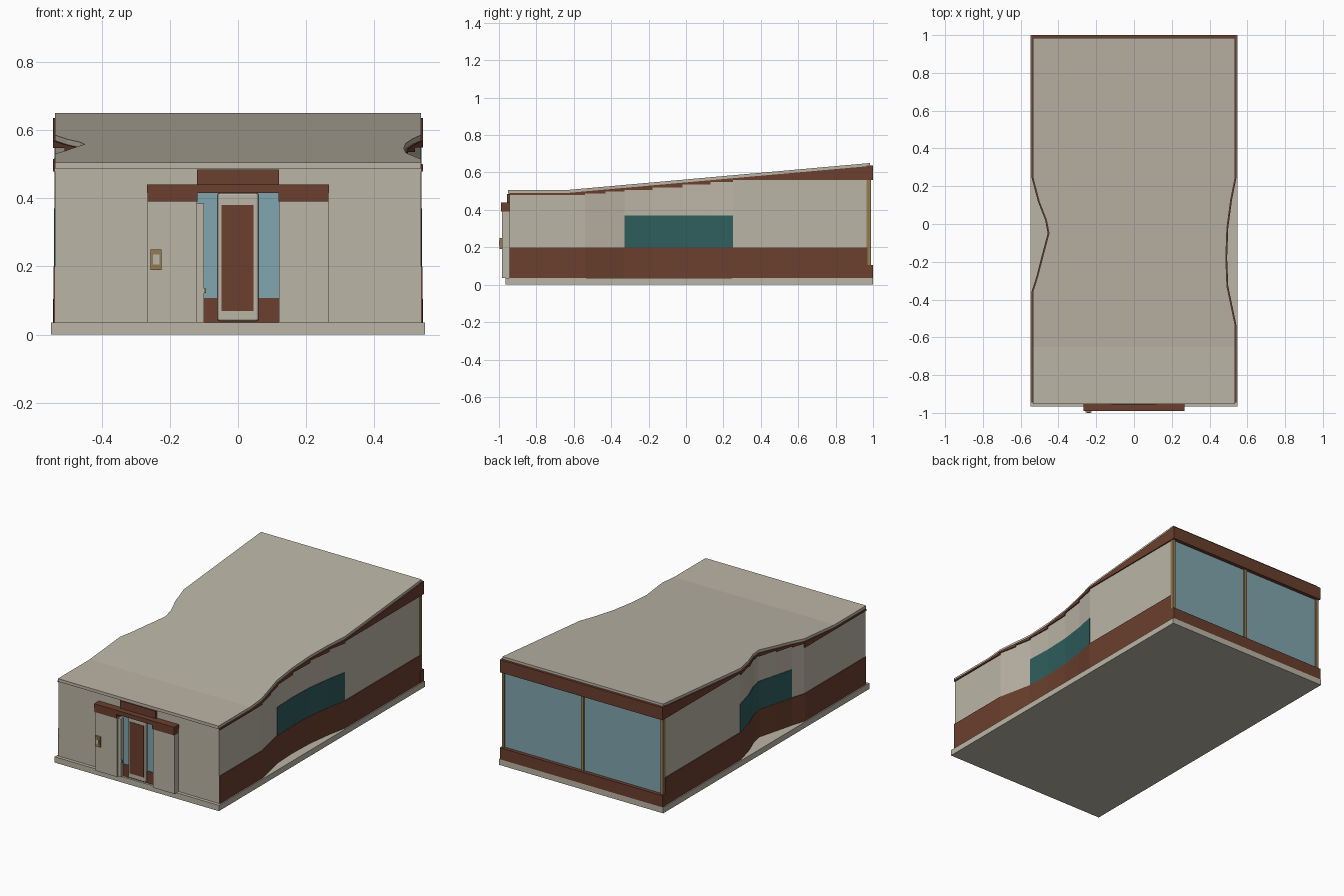
import bpy, bmesh

old = bpy.data.objects.get("Cube")
if old:
    bpy.data.objects.remove(old, do_unlink=True)


def material(name, r, g, b):
    m = bpy.data.materials.new(name)
    m.use_nodes = True
    m.diffuse_color = (r, g, b, 1)
    m.node_tree.nodes["Principled BSDF"].inputs["Base Color"].default_value = (r, g, b, 1)
    return m


BEIGE = material("warm beige", 0.50, 0.46, 0.38)
BROWN = material("red brown", 0.145, 0.05, 0.027)
GLASS = material("pale blue glass", 0.22, 0.38, 0.43)
TEAL = material("dark teal glass", 0.028, 0.11, 0.11)
TAN = material("tan metal", 0.30, 0.20, 0.08)

# Side wall plans as (y, distance from the centre line)
LEFT = [(-0.54, 0.536), (-0.43, 0.513), (-0.33, 0.492), (-0.18, 0.486),
        (-0.02, 0.492), (0.13, 0.512), (0.25, 0.536)]
RIGHT = [(-0.36, 0.536), (-0.28, 0.51), (-0.17, 0.482), (-0.05, 0.45),
         (0.02, 0.463), (0.12, 0.502), (0.25, 0.536)]
FRONT, BACK, BEND, GROUND = -0.945, 0.97, -0.65, 0.035


def width(plan, y):
    if y <= plan[0][0]:
        return plan[0][1]
    for (ya, wa), (yb, wb) in zip(plan, plan[1:]):
        if y <= yb:
            return wa + (wb - wa) * (y - ya) / (yb - ya)
    return plan[-1][1]


def roof_top(y):
    return 0.505 + max(0, y - BEND) * 0.089


def stations(plans, y0, y1):
    ys = {y for p in plans for y, w in p} | {BEND}
    return [y0] + sorted(y for y in ys if y0 < y < y1) + [y1]


def loft(bm, rings):
    """Closed solid through a row of four-cornered sections."""
    rows = [[bm.verts.new(c) for c in ring] for ring in rings]
    for a, b in zip(rows, rows[1:]):
        for i in range(4):
            j = (i + 1) % 4
            bm.faces.new((a[i], a[j], b[j], b[i]))
    bm.faces.new(rows[0])
    bm.faces.new(rows[-1][::-1])


def finish(bm, name, mat):
    bmesh.ops.recalc_face_normals(bm, faces=bm.faces)
    me = bpy.data.meshes.new(name)
    bm.to_mesh(me)
    bm.free()
    me.materials.append(mat)
    ob = bpy.data.objects.new(name, me)
    bpy.context.collection.objects.link(ob)
    return ob


def box(name, mat, x0, x1, y0, y1, z0, z1, bevel=0):
    bm = bmesh.new()
    loft(bm, [[(x0, y, z0), (x1, y, z0), (x1, y, z1), (x0, y, z1)] for y in (y0, y1)])
    ob = finish(bm, name, mat)
    if bevel:
        mod = ob.modifiers.new("rounded", "BEVEL")
        mod.width, mod.segments = bevel, 2
    return ob


def hull(name, mat, y0, y1, low, high):
    """Solid across the whole plan between two height functions."""
    bm = bmesh.new()
    rings = []
    for y in stations((LEFT, RIGHT), y0, y1):
        l, r = width(LEFT, y), -width(RIGHT, y)
        rings.append([(r, y, low(y)), (l, y, low(y)), (l, y, high(y)), (r, y, high(y))])
    loft(bm, rings)
    return finish(bm, name, mat)


def side_strip(name, mat, plan, sign, y0, y1, low, high, proud):
    """Cladding that follows one side wall, one solid per wall segment."""
    bm = bmesh.new()
    ys = stations((plan,), y0, y1)
    for a, b in zip(ys, ys[1:]):
        rings = []
        for y in (a, b):
            i, o = [sign * (width(plan, y) + d) for d in (-0.01, proud)]
            z = low(a)
            rings.append([(i, y, z), (o, y, z), (o, y, high(y)), (i, y, high(y))])
        loft(bm, rings)
    return finish(bm, name, mat)


# Ground slab, walls and sloping roof
box("floor_slab", BEIGE, -0.548, 0.548, -0.965, 1.0, 0, GROUND)
hull("walls", BEIGE, FRONT, BACK, lambda y: GROUND, lambda y: roof_top(y) - 0.017)
hull("roof", BEIGE, FRONT - 0.007, 0.985, lambda y: roof_top(y) - 0.018, roof_top)

# Side cladding: base band, stepped fascia and curved window
for side, plan, sign, win0 in (("left", LEFT, 1, -0.33), ("right", RIGHT, -1, -0.28)):
    side_strip(side + "_base_band", BROWN, plan, sign, FRONT, BACK,
               lambda y: GROUND, lambda y: 0.2, 0.005)
    side_strip(side + "_fascia", BROWN, plan, sign, FRONT, BACK,
               lambda y: roof_top(y) - 0.026, lambda y: roof_top(y) - 0.016, 0.007)
    side_strip(side + "_window", TEAL, plan, sign, win0, 0.25,
               lambda y: 0.2, lambda y: 0.37, 0.003)

# Glazed back wall
box("back_glass", GLASS, -0.528, 0.528, BACK - 0.01, 0.978, 0.1, 0.57)
box("back_base_band", BROWN, -0.543, 0.543, BACK - 0.005, 1.0, GROUND, 0.105)
box("back_fascia", BROWN, -0.543, 0.543, BACK - 0.005, 1.0, 0.56, 0.636)
for name, x in (("right", -0.53), ("middle", 0), ("left", 0.53)):
    box(name + "_back_post", TAN, x - 0.008, x + 0.008, BACK - 0.005, 0.988, 0.1, 0.565)

# Front entrance: glazing, header and door
box("entrance_glass", GLASS, -0.12, 0.12, -0.95, -0.94, 0.108, 0.418)
box("entrance_kick_panel", BROWN, -0.12, 0.12, -0.953, -0.94, GROUND, 0.108)
box("entrance_header", BROWN, -0.12, 0.12, -0.956, -0.94, 0.415, 0.485)
box("door_frame", BEIGE, -0.06, 0.06, -0.964, -0.945, 0.04, 0.415, 0.006)
box("door_panel", BROWN, -0.048, 0.046, -0.967, -0.955, 0.07, 0.38)
box("door_jamb", BEIGE, -0.122, -0.1, -0.972, -0.94, GROUND, 0.385)
box("door_handle", TAN, -0.1, -0.094, -0.972, -0.96, 0.122, 0.135)

# Projecting side panels and the beam over them
for name, x0, x1 in (("right", -0.265, -0.12), ("left", 0.12, 0.265)):
    box(name + "_entrance_panel", BEIGE, x0, x1, -0.984, -0.94, GROUND, 0.395)
    box(name + "_beam_end", BROWN, x0 - 0.001, x1 + 0.001, -0.989, -0.94, 0.39, 0.416)
box("entrance_beam", BROWN, -0.267, 0.267, -0.99, -0.94, 0.415, 0.44)

# Entry pad on the right panel
box("entry_pad", TAN, -0.256, -0.224, -0.997, -0.98, 0.19, 0.25)
box("entry_pad_screen", BEIGE, -0.249, -0.23, -1.0, -0.99, 0.206, 0.235)
